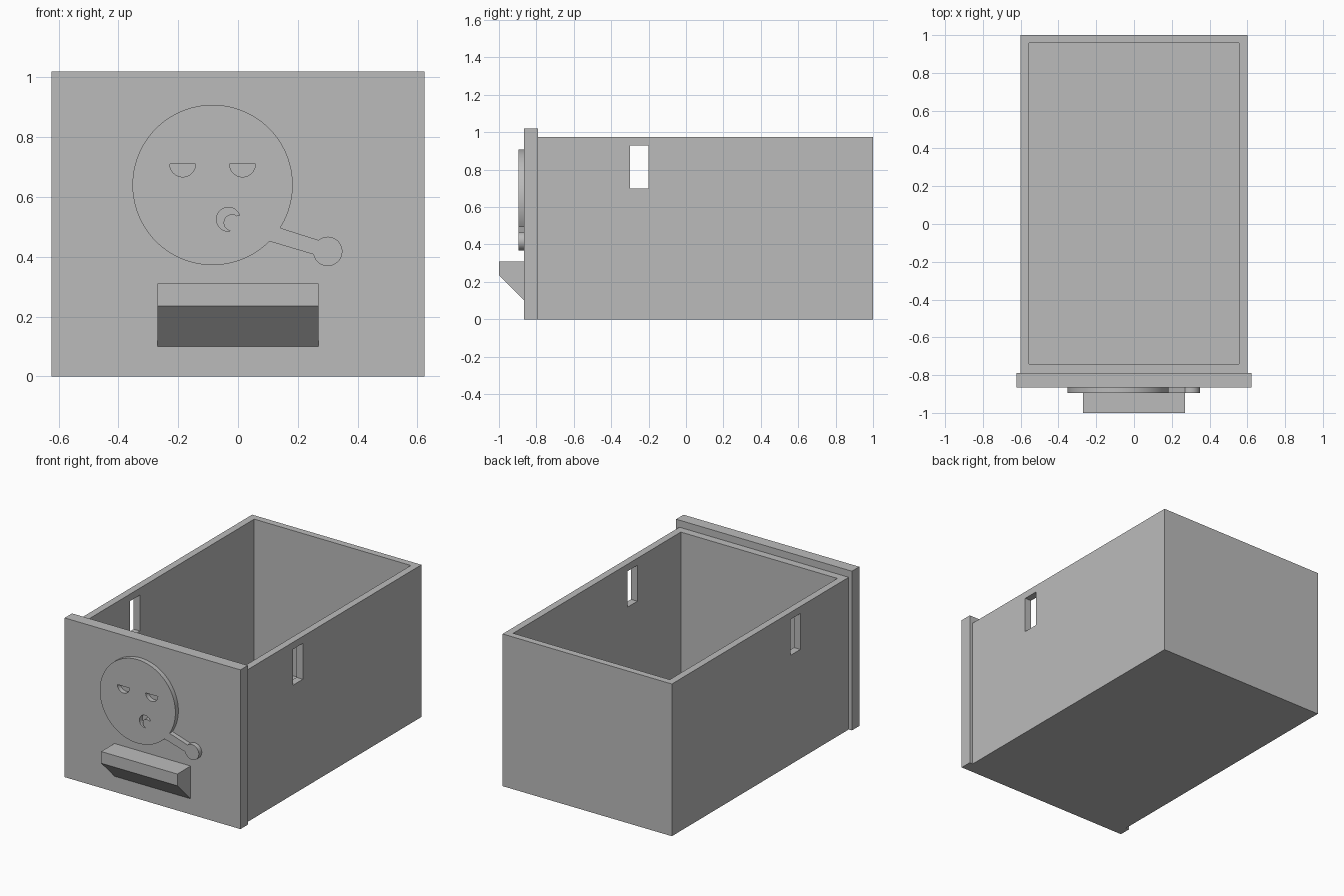
import bpy
import bmesh
from math import cos, sin, radians

cube = bpy.data.objects.get("Cube")
if cube:
    bpy.data.objects.remove(cube, do_unlink=True)

grey = bpy.data.materials.new("plain grey")
grey.use_nodes = True
grey.diffuse_color = (0.5, 0.5, 0.5, 1)
grey.node_tree.nodes["Principled BSDF"].inputs["Base Color"].default_value = (0.5, 0.5, 0.5, 1)


def prism(name, outline, axis, start, end):
    """Extrude a 2D outline along x (outline in y, z) or y (outline in x, z)."""
    def place(p, d):
        return (d, p[0], p[1]) if axis == "x" else (p[0], d, p[1])
    bm = bmesh.new()
    near = [bm.verts.new(place(p, start)) for p in outline]
    far = [bm.verts.new(place(p, end)) for p in outline]
    bm.faces.new(near)
    bm.faces.new(far)
    for i in range(len(outline)):
        j = (i + 1) % len(outline)
        bm.faces.new((near[i], near[j], far[j], far[i]))
    bmesh.ops.recalc_face_normals(bm, faces=bm.faces)
    mesh = bpy.data.meshes.new(name)
    bm.to_mesh(mesh)
    bm.free()
    mesh.materials.append(grey)
    obj = bpy.data.objects.new(name, mesh)
    bpy.context.collection.objects.link(obj)
    return obj


def block(name, x, y, z):
    return prism(name, [(x[0], z[0]), (x[1], z[0]), (x[1], z[1]), (x[0], z[1])], "y", *y)


def arc(cx, cz, r, a, b, steps):
    angles = [radians(a + (b - a) * i / steps) for i in range(steps + 1)]
    return [(cx + r * cos(t), cz + r * sin(t)) for t in angles]


def select(obj):
    bpy.ops.object.select_all(action="DESELECT")
    obj.select_set(True)
    bpy.context.view_layer.objects.active = obj


def cut(obj, cutter):
    mod = obj.modifiers.new("cut", "BOOLEAN")
    mod.operation = "DIFFERENCE"
    mod.solver = "EXACT"
    mod.object = cutter
    select(obj)
    bpy.ops.object.modifier_apply(modifier=mod.name)
    bpy.data.objects.remove(cutter, do_unlink=True)


# Open box with a slot through both side walls
box = block("drawer_box", (-0.6, 0.6), (-0.79, 1.0), (0, 0.975))
cut(box, block("cavity", (-0.555, 0.555), (-0.74, 0.957), (0.045, 1.2)))
cut(box, block("side_slots", (-0.8, 0.8), (-0.3, -0.2), (0.7, 0.93)))

# Front panel and wedge-shaped pull
block("front_panel", (-0.623, 0.623), (-0.865, -0.79), (0, 1.02))
prism("handle", [(-0.865, 0.31), (-1, 0.31), (-1, 0.235), (-0.865, 0.1)], "x", -0.27, 0.27)

# Raised round face with a round-tipped stick
outline = arc(-0.085, 0.64, 0.268, -32.4, 315.3, 96) + arc(0.3, 0.418, 0.049, 192, 489.5, 36)
emblem = prism("face_emblem", outline, "y", -0.895, -0.865)

# Half-round eyes and crescent mouth cut through the emblem
for x in (-0.185, 0.015):
    cut(emblem, prism("eye", arc(x, 0.71, 0.043, 180, 360, 24), "y", -0.95, -0.8))
crescent = arc(-0.032, 0.525, 0.04, 20, 285, 32) + arc(-0.02, 0.514, 0.028, 255, 55, 24)
cut(emblem, prism("mouth", crescent, "y", -0.95, -0.8))
select(emblem)
bpy.ops.object.shade_smooth_by_angle(angle=radians(30))
